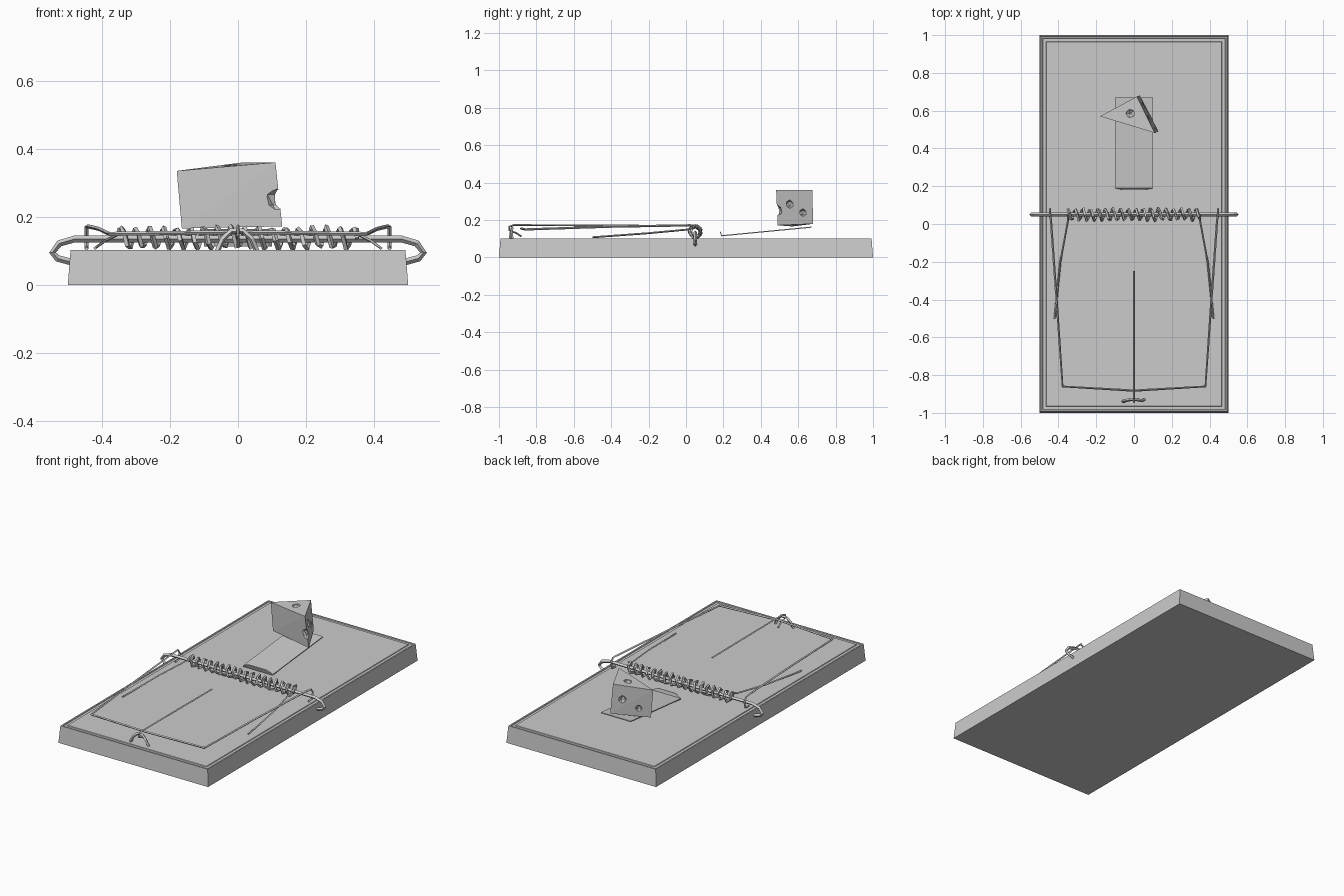
import bpy, bmesh, random
from math import cos, sin, tau
from mathutils import Vector

if "Cube" in bpy.data.objects:
    bpy.data.objects.remove(bpy.data.objects["Cube"])

random.seed(3)


def add_object(name, mesh):
    ob = bpy.data.objects.new(name, mesh)
    bpy.context.collection.objects.link(ob)
    return ob


def from_bmesh(name, bm):
    bmesh.ops.recalc_face_normals(bm, faces=bm.faces)
    mesh = bpy.data.meshes.new(name)
    bm.to_mesh(mesh)
    bm.free()
    return add_object(name, mesh)


def wire(name, points, radius):
    """Four-sided bent wire along a path."""
    cu = bpy.data.curves.new(name + "_path", 'CURVE')
    cu.dimensions = '3D'
    cu.bevel_depth, cu.bevel_resolution = radius, 0
    cu.use_fill_caps = True
    sp = cu.splines.new('POLY')
    sp.points.add(len(points) - 1)
    for p, co in zip(sp.points, points):
        p.co = (*co, 1)
    tmp = add_object(name + "_tmp", cu)
    bpy.context.view_layer.update()
    mesh = bpy.data.meshes.new_from_object(
        tmp.evaluated_get(bpy.context.evaluated_depsgraph_get()))
    bpy.data.objects.remove(tmp)
    for poly in mesh.polygons:
        poly.use_smooth = False
    return add_object(name, mesh)


# Wooden base: drafted sides, narrow rim groove and flat panel
bm = bmesh.new()
rings = []
for hx, hy, z in ((.5, 1, 0), (.492, .992, .102)):
    rings.append([bm.verts.new((sx * hx, sy * hy, z))
                  for sx, sy in ((-1, -1), (1, -1), (1, 1), (-1, 1))])
bm.faces.new(rings[0][::-1])
top = bm.faces.new(rings[1])
for i in range(4):
    j = (i + 1) % 4
    bm.faces.new((rings[0][i], rings[0][j], rings[1][j], rings[1][i]))
bm.normal_update()
for thick, depth in ((.012, 0), (.003, -.004), (.022, 0), (.003, .004)):
    bmesh.ops.inset_region(bm, faces=[top], thickness=thick, depth=depth)
from_bmesh("wooden_base", bm)

# Trigger pedal: sloping plate with an upright slotted tab
bm = bmesh.new()
rows = [[bm.verts.new((x, y, z)) for x in (-.1, .1)]
        for y, z in ((.163, .215), (.19, .116), (.67, .162))]
quads = [bm.faces.new((a[0], a[1], b[1], b[0])) for a, b in zip(rows, rows[1:])]
bm.normal_update()
bmesh.ops.inset_region(bm, faces=[quads[0]], thickness=.022)
hole = quads[0]
for v in hole.verts:
    v.co.x *= .06 / abs(v.co.x)
bmesh.ops.delete(bm, geom=[hole], context='FACES')
pedal = from_bmesh("trigger_pedal", bm)
solid = pedal.modifiers.new("thickness", 'SOLIDIFY')
solid.thickness, solid.offset = .006, 0

# Cheese wedge
bm = bmesh.new()
low = [bm.verts.new(p) for p in ((-.165, .57, .166), (.03, .68, .18), (.13, .49, .172))]
high = [bm.verts.new(p) for p in ((-.18, .57, .335), (.015, .675, .36), (.11, .482, .36))]
bm.faces.new(low)
bm.faces.new(high)
for i in range(3):
    j = (i + 1) % 3
    bm.faces.new((low[i], low[j], high[j], high[i]))
bmesh.ops.triangulate(bm, faces=bm.faces)
cheese = from_bmesh("cheese_wedge", bm)

# Holes bitten out of the cheese
for p, r in (((.082, .555, .285), .024), ((.05, .625, .24), .022),
             ((-.03, .65, .27), .024), ((-.11, .61, .22), .022),
             ((-.02, .585, .357), .026), ((.112, .482, .25), .035)):
    bm = bmesh.new()
    bmesh.ops.create_icosphere(bm, subdivisions=1, radius=r)
    bmesh.ops.translate(bm, verts=bm.verts, vec=p)
    cutter = from_bmesh("cheese_hole", bm)
    cutter.hide_render = True
    mod = cheese.modifiers.new("hole", 'BOOLEAN')
    mod.operation, mod.object, mod.solver = 'DIFFERENCE', cutter, 'EXACT'
    bpy.context.view_layer.objects.active = cheese
    bpy.ops.object.modifier_apply(modifier=mod.name)
    bpy.data.objects.remove(cutter)

# Axle rod, bent over the edges and driven into the sides
half = [(.48, .05, .135), (.525, .05, .122), (.545, .05, .095), (.53, .05, .078), (.485, .05, .066)]
wire("axle_rod", [(-x, y, z) for x, y, z in half[::-1]] + half, .01)

# Coil spring, coarse turns around the axle
turns, per = 17, 5
coil = []
for i in range(turns * per + 1):
    a, r = tau * i / per * 1.03, .03 + random.uniform(-.004, .004)
    coil.append((-.35 + .7 * i / (turns * per), .05 + r * cos(a), .138 + r * sin(a)))
wire("coil_spring", coil, .008)

# Spring arms pressing against the striker
for side, s in (("left", -1), ("right", 1)):
    wire(f"spring_arm_{side}", [(s * .35, .05, .165), (s * .35, .015, .15),
                                (s * .39, -.2, .13), (s * .42, -.5, .108)], .005)

# Striker bail with ends curled around the axle
curl = [(.445, .05 + .03 * cos(a), .138 + .035 * sin(a))
        for a in (4.3, 5.4, 6.5, 7.5)]
arm = curl + [(.44, .02, .172), (.41, -.4, .165), (.378, -.86, .15)]
wire("striker_bail", [(-x, y, z) for x, y, z in arm] + [(0, -.882, .155)] + arm[::-1], .006)

# Holding bar over the striker, hooked to the front staple
wire("holding_bar", [(0, -.88, .112), (0, -.905, .13), (0, -.945, .145), (0, -.945, .165),
                     (0, -.92, .173), (0, -.6, .172), (0, -.25, .17)], .005)

# Front staple
wire("front_staple", [(-.06, -.94, .1), (-.045, -.935, .135), (-.02, -.93, .158),
                      (.015, -.93, .158), (.04, -.935, .135), (.055, -.93, .1)], .008)
